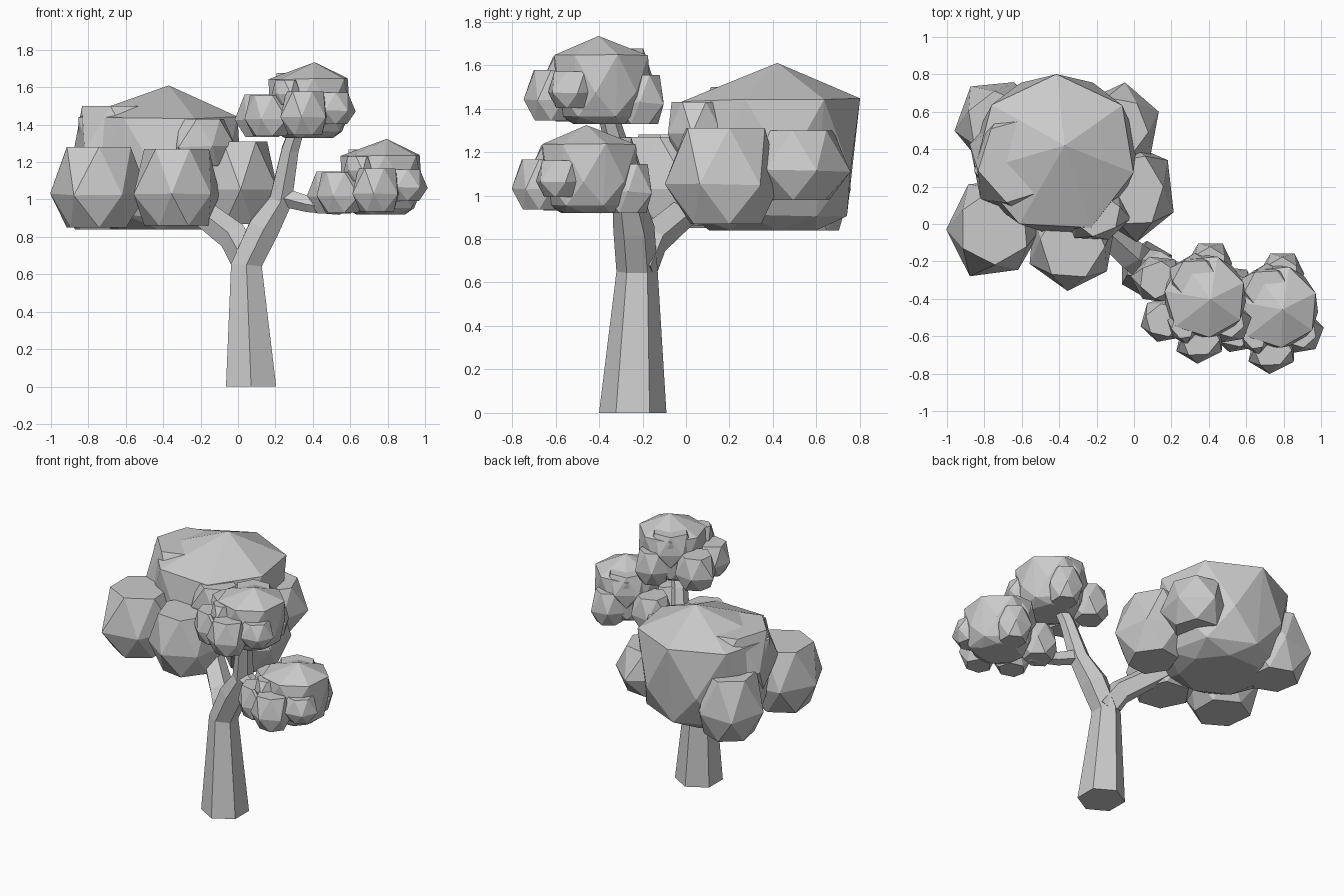
import bpy, bmesh, math, random
from mathutils import Vector

if "Cube" in bpy.data.objects:
    bpy.data.objects.remove(bpy.data.objects["Cube"])

random.seed(4)
UP = Vector((0, 0, 1))
PIVOT = Vector((-0.4, 0.38, 0.85))


def new_object(name, bm):
    bmesh.ops.recalc_face_normals(bm, faces=bm.faces)
    mesh = bpy.data.meshes.new(name)
    bm.to_mesh(mesh)
    bm.free()
    ob = bpy.data.objects.new(name, mesh)
    bpy.context.collection.objects.link(ob)
    return ob


def limb(name, path, sides=6):
    """Faceted tapering tube through (x, y, z, radius) points."""
    bm = bmesh.new()
    pts = [Vector(p[:3]) for p in path]
    rings = []
    for i, p in enumerate(pts):
        t = pts[min(i + 1, len(pts) - 1)] - pts[max(i - 1, 0)]
        if p.z == 0:
            t = UP  # flat foot on the ground
        q = UP.rotation_difference(t.normalized())
        ring = []
        for k in range(sides):
            a = math.tau * (k + 0.5) / sides
            off = Vector((math.cos(a), math.sin(a), 0)) * path[i][3]
            ring.append(bm.verts.new(p + q @ off))
        rings.append(ring)
    for a, b in zip(rings, rings[1:]):
        for k in range(sides):
            n = (k + 1) % sides
            bm.faces.new((a[k], a[n], b[n], b[k]))
    bm.faces.new(rings[0][::-1])
    bm.faces.new(rings[-1])
    return new_object(name, bm)


def clump(bm, x, y, rx, ry, zb, zt, profile, sides, jitter):
    """Rough leaf clump: hull of twisted rings, with an off-centre tip."""
    verts = []
    twist = random.random()
    for i, (h, r) in enumerate(profile):
        for k in range(sides if r else 1):
            a = math.tau * (k + twist + 0.5 * (i % 2)) / sides
            s = r * (1 + random.uniform(-jitter, jitter))
            z = zb + (zt - zb) * h
            if 0 < h < 1:
                z += random.uniform(-jitter, jitter) * 0.4 * (zt - zb)
            tip = 0 if r else 0.05
            co = Vector((x + rx * s * math.cos(a) + tip,
                         y + ry * s * math.sin(a) + tip, z))
            verts.append(bm.verts.new(co - PIVOT))
    bmesh.ops.convex_hull(bm, input=verts)


# trunk and branches
limb("trunk", [(0.07, -0.245, 0, 0.155), (0.045, -0.225, 0.65, 0.095),
               (0.14, -0.24, 0.85, 0.095), (0.23, -0.27, 1.0, 0.07),
               (0.28, -0.33, 1.27, 0.052), (0.34, -0.38, 1.45, 0.04)])
limb("left_branch", [(0.06, -0.22, 0.66, 0.09), (-0.02, -0.16, 0.80, 0.085),
                     (-0.18, -0.02, 0.92, 0.075), (-0.35, 0.2, 1.04, 0.06)], 5)
limb("right_branch", [(0.22, -0.27, 1.02, 0.055), (0.38, -0.33, 0.975, 0.045),
                      (0.54, -0.38, 0.95, 0.035), (0.72, -0.42, 1.03, 0.03)], 5)

# foliage cluster: domed main clump with smaller clumps around it
bm = bmesh.new()
clump(bm, -0.42, 0.37, 0.45, 0.43, 0.84, 1.61,
      [(0, 0.6), (0.09, 0.86), (0.36, 0.98), (0.78, 0.98), (1, 0)], 7, 0.03)
side_clumps = [
    (-0.75, -0.02, 0.26, 0.28, 0.85, 1.28),
    (-0.33, -0.10, 0.24, 0.27, 0.86, 1.27),
    (-0.01, 0.18, 0.23, 0.27, 0.87, 1.31),
    (-0.09, 0.52, 0.23, 0.23, 0.98, 1.30),
    (-0.72, 0.54, 0.23, 0.24, 0.84, 1.27),
    (-0.62, 0.34, 0.28, 0.31, 1.08, 1.50),
    (-0.20, 0.05, 0.18, 0.15, 1.18, 1.43),
]
for c in side_clumps:
    clump(bm, *c, [(0, 0.68), (0.42, 1), (1, 0.75)], 6, 0.06)
big = new_object("large_foliage", bm)
big.location = PIVOT

# the two small crowns are turned, scaled copies of the large one
for name, loc in (("upper_foliage", (0.385, -0.395, 1.335)),
                  ("lower_foliage", (0.77, -0.45, 0.925))):
    ob = bpy.data.objects.new(name, big.data.copy())
    bpy.context.collection.objects.link(ob)
    ob.location = loc
    ob.scale = (0.515, 0.515, 0.525)
    ob.rotation_euler.z = math.radians(-70)
